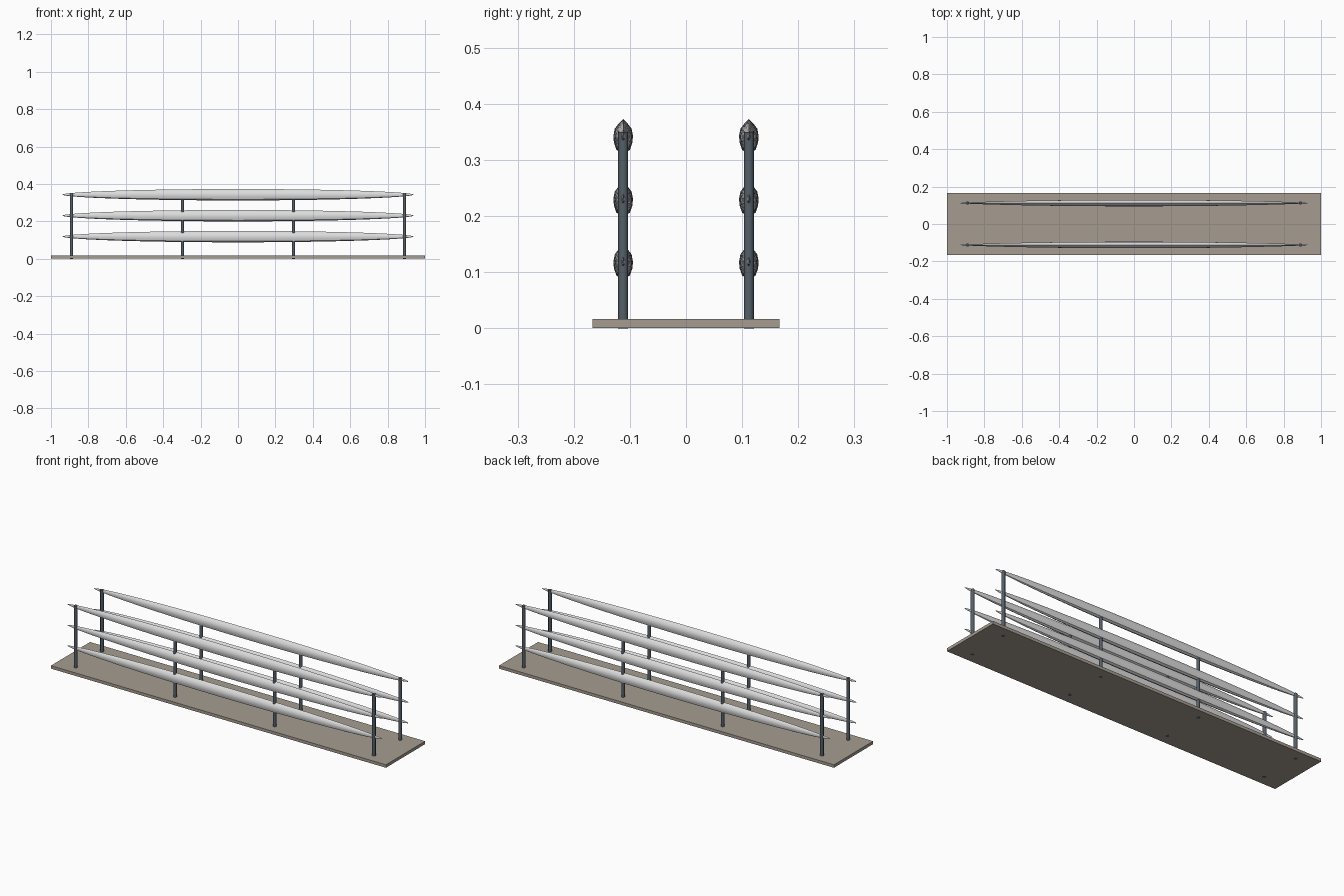
import bpy
import bmesh
import math

cube = bpy.data.objects.get("Cube")
if cube:
    bpy.data.objects.remove(cube, do_unlink=True)


def material(name, colour):
    mat = bpy.data.materials.new(name)
    mat.use_nodes = True
    mat.diffuse_color = (*colour, 1)
    bsdf = next(n for n in mat.node_tree.nodes if n.type == "BSDF_PRINCIPLED")
    bsdf.inputs["Base Color"].default_value = (*colour, 1)
    return mat


STONE = material("warm grey deck", (0.38, 0.335, 0.285))
STEEL = material("dark slate steel", (0.09, 0.115, 0.14))
WHITE = material("pale grey rail", (0.72, 0.72, 0.72))

SIDE_Y = 0.112
RAIL_HALF = 0.94
RAIL_HEIGHTS = (0.119, 0.231, 0.343)
POST_X = (-0.89, -0.297, 0.297, 0.89)

# Half outline of a rail cross-section, top to bottom (across, up)
SECTION = [(0, 0.03), (0.008, 0.022), (0.015, 0.013), (0.0175, 0),
           (0.0165, -0.012), (0.012, -0.025), (0, -0.031)]


def finish(bm, name, mat, smooth=False):
    bmesh.ops.recalc_face_normals(bm, faces=bm.faces)
    mesh = bpy.data.meshes.new(name)
    bm.to_mesh(mesh)
    bm.free()
    mesh.materials.append(mat)
    obj = bpy.data.objects.new(name, mesh)
    bpy.context.collection.objects.link(obj)
    if smooth:
        bpy.ops.object.select_all(action="DESELECT")
        obj.select_set(True)
        bpy.context.view_layer.objects.active = obj
        bpy.ops.object.shade_smooth_by_angle(angle=math.radians(35))
    return obj


def deck():
    bm = bmesh.new()
    bmesh.ops.create_cube(bm, size=1)
    bmesh.ops.scale(bm, vec=(2, 0.334, 0.016), verts=bm.verts)
    bmesh.ops.translate(bm, vec=(0, 0, 0.0085), verts=bm.verts)
    finish(bm, "deck", STONE)


def post(name, x, y):
    top = 0.35
    bm = bmesh.new()
    bmesh.ops.create_cone(bm, cap_ends=True, segments=12, radius1=0.009,
                          radius2=0.009, depth=top)
    bmesh.ops.translate(bm, vec=(x, y, top / 2), verts=bm.verts)
    finish(bm, name, STEEL, smooth=True)


def rail(name, y, z):
    """Slender spindle that tapers to a point at both ends."""
    outline = SECTION + [(-a, b) for a, b in SECTION[-2:0:-1]]
    steps = 28
    bm = bmesh.new()
    rings = []
    for i in range(1, steps):
        t = -math.cos(math.pi * i / steps)
        wide, tall = (1 - t * t) ** 0.75, (1 - t * t) ** 0.55
        rings.append([bm.verts.new((t * RAIL_HALF, y + a * wide, z + b * tall))
                      for a, b in outline])
    count = len(outline)
    for r0, r1 in zip(rings, rings[1:]):
        for k in range(count):
            n = (k + 1) % count
            bm.faces.new((r0[k], r0[n], r1[n], r1[k]))
    for ring, x in ((rings[0], -RAIL_HALF), (rings[-1], RAIL_HALF)):
        tip = bm.verts.new((x, y, z))
        for k in range(count):
            bm.faces.new((ring[k], ring[(k + 1) % count], tip))
    finish(bm, name, WHITE, smooth=True)


deck()
for side, sign in (("front", -1), ("back", 1)):
    for i, x in enumerate(POST_X):
        post(f"{side}_post_{i + 1}", x, sign * SIDE_Y)
    for level, z in zip(("lower", "middle", "upper"), RAIL_HEIGHTS):
        rail(f"{side}_{level}_rail", sign * SIDE_Y, z)
